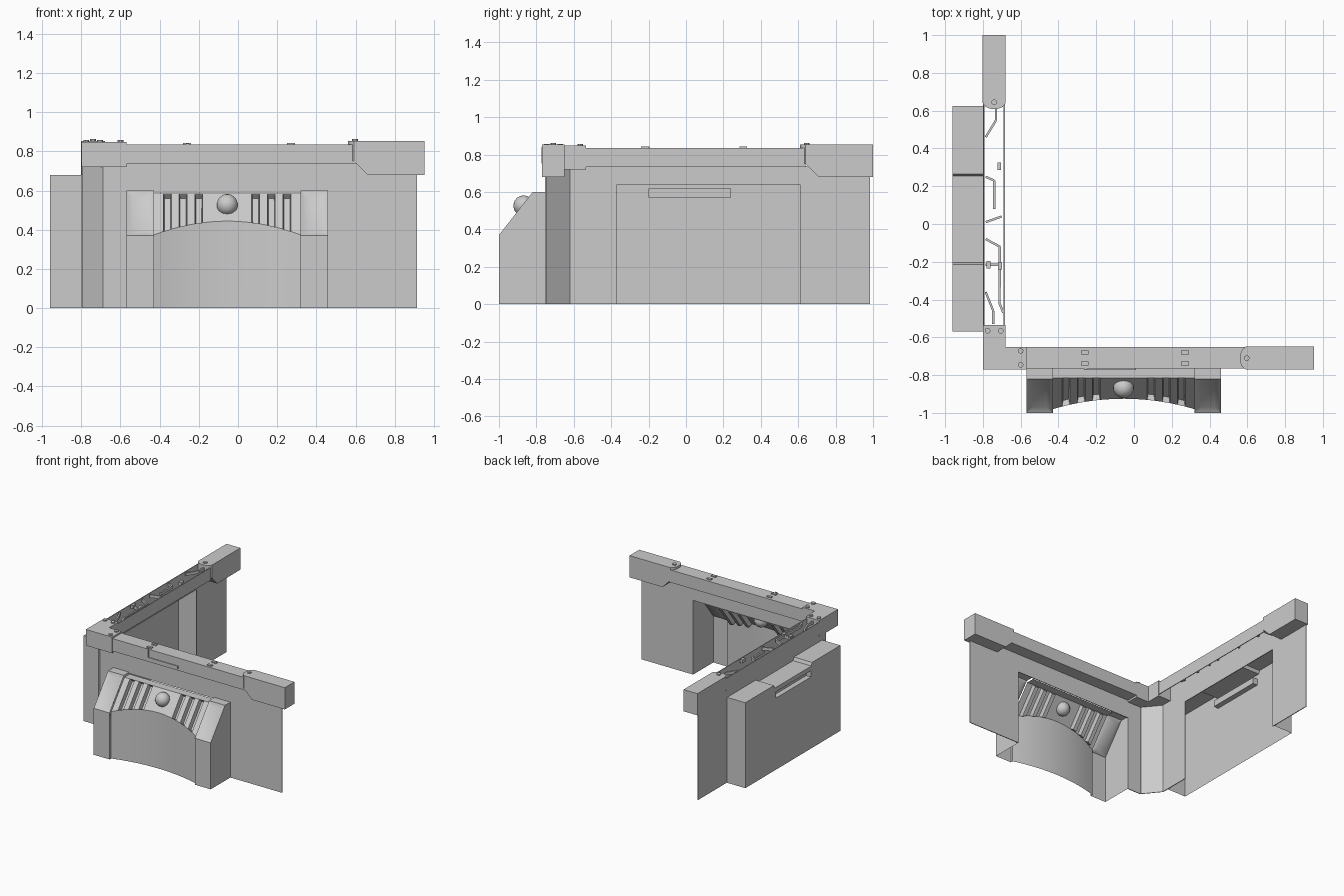
import bpy, bmesh, math
from mathutils import Vector, Matrix

if "Cube" in bpy.data.objects:
    bpy.data.objects.remove(bpy.data.objects["Cube"])

grey = bpy.data.materials.new("plain grey")
grey.use_nodes = True
COLOUR = (0.6, 0.6, 0.6, 1)
grey.diffuse_color = COLOUR
grey.node_tree.nodes["Principled BSDF"].inputs["Base Color"].default_value = COLOUR


def finish(name, bm, matrix=None, smooth=False):
    if matrix:
        bm.transform(matrix)
    mesh = bpy.data.meshes.new(name)
    bm.to_mesh(mesh)
    bm.free()
    mesh.materials.append(grey)
    obj = bpy.data.objects.new(name, mesh)
    bpy.context.collection.objects.link(obj)
    if smooth:
        bpy.ops.object.select_all(action='DESELECT')
        obj.select_set(True)
        bpy.context.view_layer.objects.active = obj
        bpy.ops.object.shade_smooth_by_angle(angle=math.radians(28))
    return obj


def prism_mesh(pts, axis, a, b):
    """Extrude a flat outline along one axis from a to b."""
    place = {'x': lambda p, t: (t, p[0], p[1]),
             'y': lambda p, t: (p[0], t, p[1]),
             'z': lambda p, t: (p[0], p[1], t)}[axis]
    bm = bmesh.new()
    face = bm.faces.new([bm.verts.new(place(p, a)) for p in pts])
    new = bmesh.ops.extrude_face_region(bm, geom=[face])["geom"]
    step = Vector(place((0, 0), b - a))
    bmesh.ops.translate(bm, vec=step, verts=[v for v in new if isinstance(v, bmesh.types.BMVert)])
    bmesh.ops.recalc_face_normals(bm, faces=bm.faces)
    return bm


def prism(name, pts, axis, a, b, matrix=None):
    return finish(name, prism_mesh(pts, axis, a, b), matrix)


def box(name, x, y, z):
    return prism(name, [(x[0], y[0]), (x[1], y[0]), (x[1], y[1]), (x[0], y[1])], 'z', *z)


def bolt(name, x, y, z, r=0.015):
    ring = [(x + r * math.cos(i * math.tau / 10), y + r * math.sin(i * math.tau / 10)) for i in range(10)]
    return prism(name, ring, 'z', z - 0.01, z + 0.01)


def arch(lo, hi, top, cut_lo, cut_hi, cut_top):
    """Wall outline with an opening that reaches the ground."""
    return [(lo, 0), (cut_lo, 0), (cut_lo, cut_top), (cut_hi, cut_top),
            (cut_hi, 0), (hi, 0), (hi, top), (lo, top)]


# thin walls: front, wing, and the slanted corner that joins them
prism("front_wall", arch(-0.69, 0.915, 0.74, -0.57, 0.46, 0.59), 'y', -0.753, -0.747)
prism("wing_wall", arch(-0.62, 0.985, 0.74, -0.37, 0.61, 0.64), 'x', -0.797, -0.791)
prism("corner_wall", [(-0.69, -0.753), (-0.69, -0.745), (-0.791, -0.62), (-0.797, -0.62)], 'z', 0, 0.74)

# front beam and its fittings
box("front_beam", (-0.58, 0.6), (-0.765, -0.65), (0.735, 0.835))
box("beam_bracket_upright", (-0.265, -0.25), (-0.772, -0.764), (0.755, 0.84))
box("beam_bracket_bar", (-0.265, 0.01), (-0.772, -0.764), (0.752, 0.772))
for x in (-0.26, 0.27):
    for y in (-0.68, -0.738):
        box("beam_clip", (x - 0.02, x + 0.02), (y - 0.01, y + 0.01), (0.83, 0.843))

# corner cap
prism("corner_cap", [(-0.8, -0.77), (-0.57, -0.77), (-0.57, -0.65), (-0.68, -0.65),
                     (-0.68, -0.535), (-0.8, -0.535)], 'z', 0.72, 0.848)
for x, y in ((-0.6, -0.672), (-0.6, -0.745), (-0.775, -0.565), (-0.705, -0.565)):
    bolt("corner_bolt", x, y, 0.848)

# wing beam: two skins, open on top
for x in (-0.80, -0.69):
    box("wing_beam_skin", (x, x + 0.006), (-0.54, 0.64), (0.735, 0.835))

# fittings and cables within the hollow beam
CABLES = [[(-0.785, -0.36), (-0.745, -0.46), (-0.745, -0.53)],
          [(-0.785, -0.08), (-0.71, -0.12), (-0.712, -0.42), (-0.692, -0.47)],
          [(-0.785, 0.01), (-0.70, 0.04)],
          [(-0.74, 0.08), (-0.74, 0.23), (-0.785, 0.25)],
          [(-0.785, 0.46), (-0.73, 0.55), (-0.73, 0.61)]]
for path in CABLES:
    for p, q in zip(path, path[1:]):
        p, q = Vector(p), Vector(q)
        side = (q - p).normalized().orthogonal() * 0.006
        prism("wing_cable", [p + side, q + side, q - side, p - side], 'z', 0.81, 0.832)
box("wing_clamp", (-0.785, -0.70), (-0.222, -0.208), (0.81, 0.835))
for x, y in ((-0.77, -0.215), (-0.71, -0.22), (-0.713, 0.305)):
    box("wing_clip", (x - 0.01, x + 0.01), (y - 0.02, y + 0.02), (0.815, 0.843))

# outer bay of the wing: open shell with a lowered middle and a handle slot
bay = prism_mesh([(-0.57, 0), (0.625, 0), (0.625, 0.68), (0.265, 0.68), (0.255, 0.655),
                  (-0.205, 0.655), (-0.215, 0.68), (-0.57, 0.68)], 'x', -0.96, -0.80)
backs = [f for f in bay.faces if f.normal.x > 0.9 or f.normal.z < -0.9]
bmesh.ops.delete(bay, geom=backs, context='FACES')
for co, no in (((0, -0.2, 0), (0, 1, 0)), ((0, 0.24, 0), (0, 1, 0)),
               ((0, 0, 0.57), (0, 0, 1)), ((0, 0, 0.62), (0, 0, 1))):
    bmesh.ops.bisect_plane(bay, geom=bay.verts[:] + bay.edges[:] + bay.faces[:], plane_co=co, plane_no=no)
slot = []
for f in bay.faces:
    c = f.calc_center_median()
    if f.normal.x < -0.9 and -0.2 < c.y < 0.24 and 0.57 < c.z < 0.62:
        slot.append(f)
bmesh.ops.inset_individual(bay, faces=slot, thickness=0.001, depth=-0.04)
finish("wing_bay", bay)

# matching end caps with a rounded nose, one per arm
for arm, spot, angle in (("front", (0.562, -0.71, 0), 0), ("wing", (-0.74, 0.61, 0), 90)):
    m = Matrix.Translation(spot) @ Matrix.Rotation(math.radians(angle), 4, 'Z')
    w = 0.061
    nose = [(0.03, w), (0.01, 0.045), (0, 0.02), (0, -0.02), (0.01, -0.045), (0.03, -w)]
    prism(arm + "_end_cap", nose + [(0.39, -w), (0.39, w)], 'z', 0.75, 0.853, m)
    prism(arm + "_end_cap_base", [(0.03, 0.75), (0.1, 0.68), (0.39, 0.68), (0.39, 0.75)], 'y', -w, w, m)
    c = m @ Vector((0.035, 0, 0))
    bolt(arm + "_end_bolt", c.x, c.y, 0.852)

# front bay: two towers joined by a concave console with a sloped top
SLOPE = 0.23 / 0.18
slats = [-0.43, -0.38, -0.34, -0.3, -0.26, -0.22, -0.18, -0.11, -0.05,
         0.0, 0.07, 0.11, 0.15, 0.19, 0.23, 0.27, 0.32]
outline = [(-0.57, -1), (-0.43, -1)]
outline += [(x, -0.925 - 0.055 * ((x + 0.055) / 0.375) ** 2) for x in slats]
outline += [(0.32, -1), (0.46, -1)]
bm = bmesh.new()
towers, slots = [], []


def face(*pts):
    return bm.faces.new([bm.verts.new(p) for p in pts])


for (x0, y0), (x1, y1) in zip(outline, outline[1:]):
    tower = x1 - x0 > 0.1
    drop = 0.0 if tower else 0.022
    z0, z1 = (0.37 - drop + (y + 1) * SLOPE for y in (y0, y1))
    face((x0, y0, 0), (x1, y1, 0), (x1, y1, z1), (x0, y0, z0))
    if x1 - x0 < 0.001:
        continue
    ty, tz = (-0.82, 0.6) if tower else (-0.815, 0.584)
    ramp = face((x0, y0, z0), (x1, y1, z1), (x1, ty, tz), (x0, ty, tz))
    face((x0, ty, tz), (x1, ty, tz), (x1, -0.75, tz), (x0, -0.75, tz))
    if tower:
        towers.append(ramp)
    elif any(abs(x0 - s) < 0.001 for s in (-0.38, -0.3, -0.22, 0.07, 0.15, 0.23)):
        slots.append(ramp)
side = [(-1, 0), (-0.75, 0), (-0.75, 0.6), (-0.82, 0.6), (-1, 0.37)]
face(*[(0.46, y, z) for y, z in side])
face(*[(-0.57, y, z) for y, z in reversed(side)])
bmesh.ops.remove_doubles(bm, verts=bm.verts, dist=0.0005)
bm.normal_update()
bmesh.ops.inset_individual(bm, faces=[f for f in towers if f.is_valid], thickness=0.047, depth=-0.014)
bmesh.ops.inset_individual(bm, faces=[f for f in slots if f.is_valid], thickness=0.007, depth=-0.035)
finish("front_bay", bm, smooth=True)

# round lamp in the middle of the console
bm = bmesh.new()
bmesh.ops.create_uvsphere(bm, u_segments=14, v_segments=9, radius=0.055)
finish("console_globe", bm, Matrix.Translation((-0.055, -0.868, 0.527)), smooth=True)
